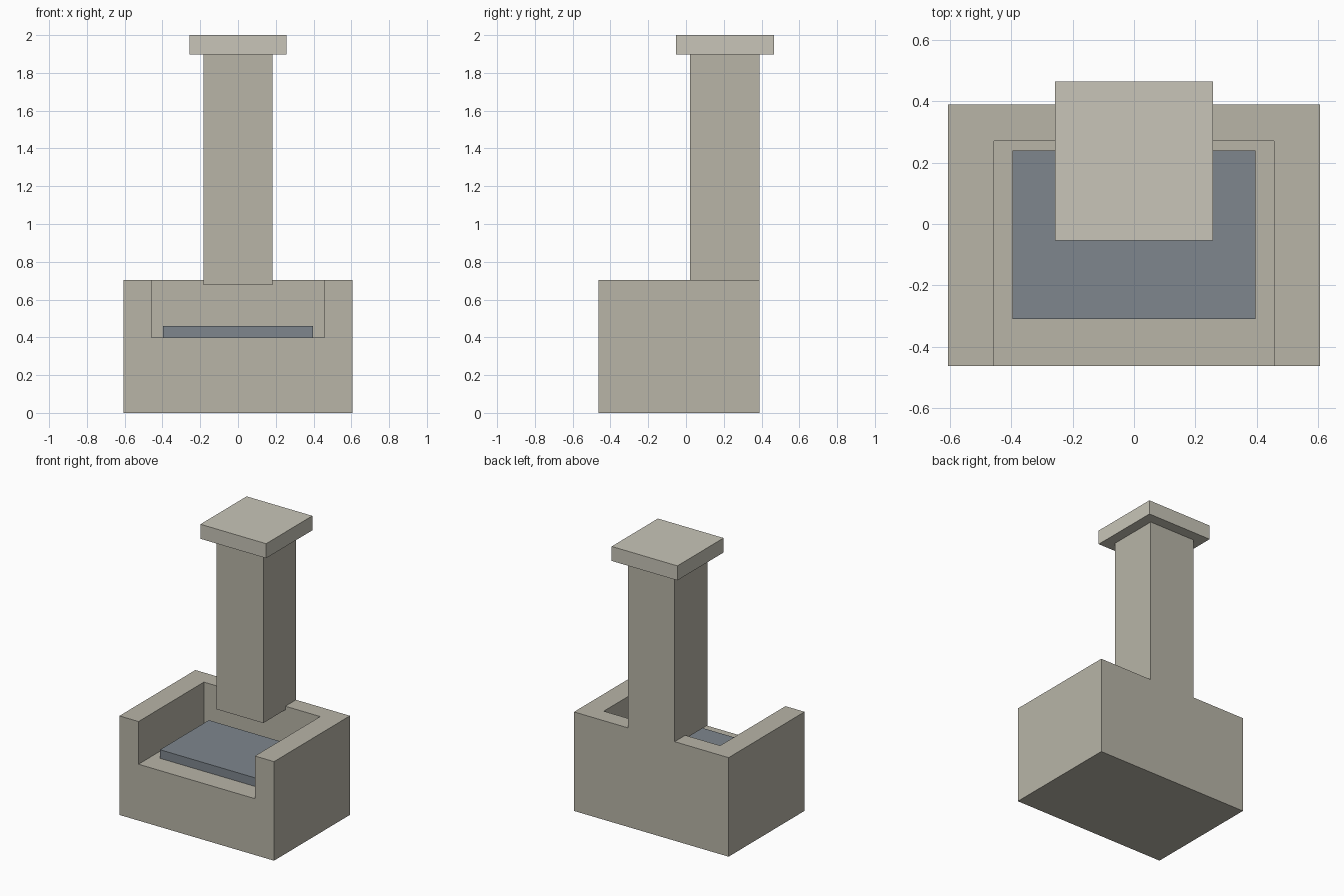
import bpy

if "Cube" in bpy.data.objects:
    bpy.data.objects.remove(bpy.data.objects["Cube"])


def material(name, rgb):
    mat = bpy.data.materials.new(name)
    mat.diffuse_color = (*rgb, 1.0)
    mat.use_nodes = True
    mat.node_tree.nodes["Principled BSDF"].inputs["Base Color"].default_value = mat.diffuse_color
    return mat


def box(name, x, y, z, mat=None):
    """Box from (min, max) ranges on each axis."""
    ranges = (x, y, z)
    bpy.ops.mesh.primitive_cube_add(size=1)
    ob = bpy.context.object
    ob.name = name
    for v in ob.data.vertices:
        v.co = [r[0] + (c + 0.5) * (r[1] - r[0]) for c, r in zip(v.co, ranges)]
    if mat:
        ob.data.materials.append(mat)
    return ob


stone = material("stone", (0.48, 0.46, 0.39))
pale_stone = material("pale_stone", (0.58, 0.56, 0.48))
slate = material("slate", (0.21, 0.24, 0.27))

# Hearth block with a recess open to the front and top
hearth = box("hearth_base", (-0.607, 0.607), (-0.463, 0.389), (0, 0.703), stone)
cutter = box("recess_cutter", (-0.457, 0.457), (-0.6, 0.27), (0.4, 0.9))
mod = hearth.modifiers.new("recess", 'BOOLEAN')
mod.operation = 'DIFFERENCE'
mod.solver = 'EXACT'
mod.object = cutter
bpy.context.view_layer.objects.active = hearth
bpy.ops.object.modifier_apply(modifier=mod.name)
bpy.data.objects.remove(cutter, do_unlink=True)

# Slab lying on the recess floor
box("fire_bed", (-0.396, 0.396), (-0.31, 0.239), (0.4, 0.461), slate)

# Chimney, flush with the back and overhanging the recess
box("chimney", (-0.183, 0.183), (0.022, 0.389), (0.678, 1.897), stone)

# Chimney cap
box("chimney_cap", (-0.258, 0.258), (-0.053, 0.465), (1.897, 2.0), pale_stone)
